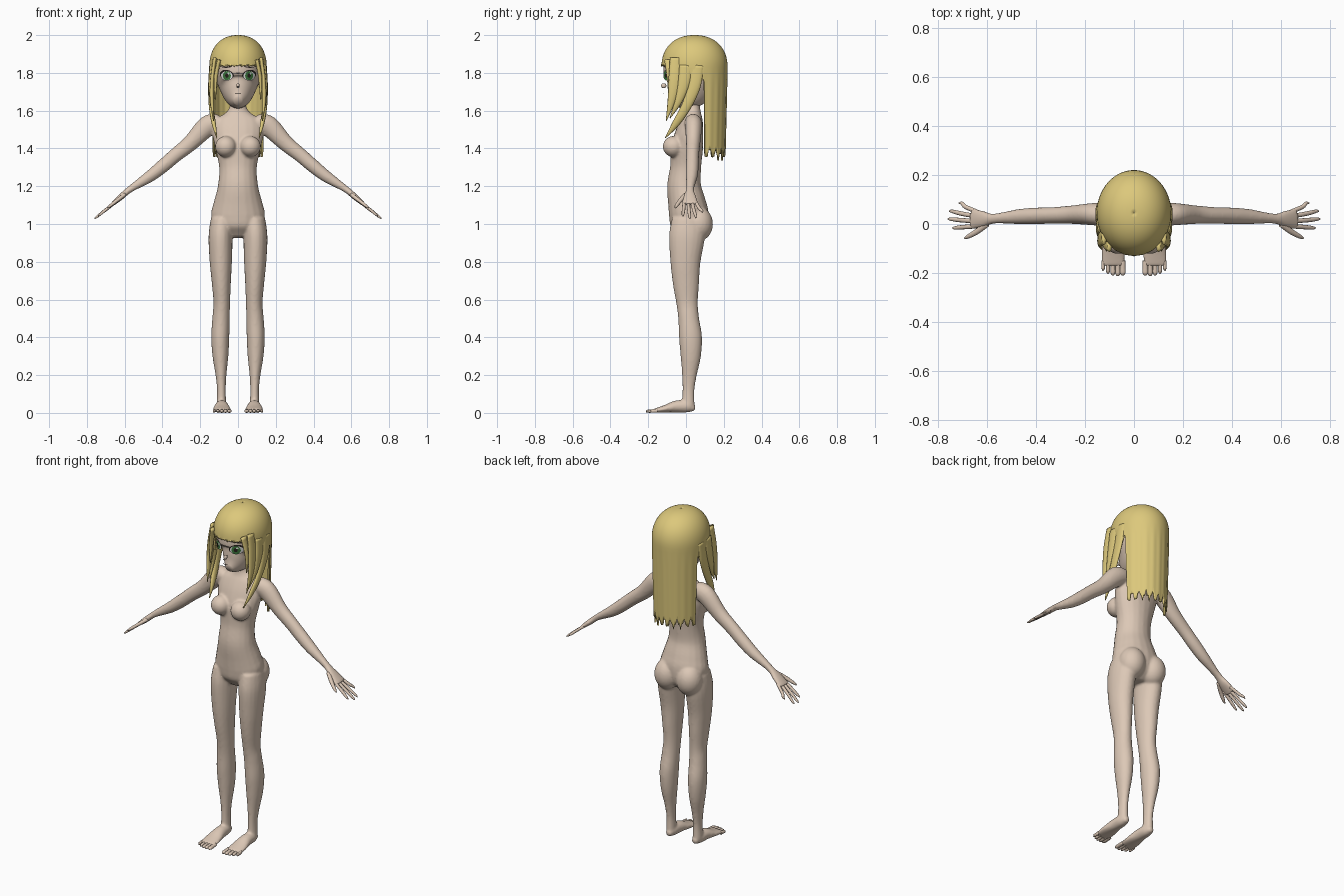
import bpy, bmesh, math
from mathutils import Vector, Matrix

if "Cube" in bpy.data.objects:
    bpy.data.objects.remove(bpy.data.objects["Cube"])


def material(name, r, g, b):
    m = bpy.data.materials.new(name)
    m.use_nodes = True
    m.diffuse_color = (r, g, b, 1)
    m.node_tree.nodes["Principled BSDF"].inputs["Base Color"].default_value = (r, g, b, 1)
    return m


SKIN = material("skin", 0.72, 0.58, 0.47)
HAIR = material("blond_hair", 0.72, 0.58, 0.2)
WHITE = material("eye_white", 0.85, 0.85, 0.82)
GREEN = material("iris_green", 0.05, 0.2, 0.05)
DARK = material("dark_line", 0.02, 0.015, 0.012)


def spline(keys, t):
    """Smooth interpolation through a list of number tuples, t in 0..1."""
    f = t * (len(keys) - 1)
    i = min(int(f), len(keys) - 2)
    u = f - i
    p = [keys[max(0, min(len(keys) - 1, i + k))] for k in (-1, 0, 1, 2)]
    return [b + u / 2 * (c - a + u * (2 * a - 5 * b + 4 * c - d + u * (3 * (b - c) + d - a)))
            for a, b, c, d in zip(*p)]


def loft(bm, keys, ref, side=1, steps=5, n=20):
    """Tube of elliptical rings; each key is x, y, z, radius along ref, other radius."""
    count = (len(keys) - 1) * steps
    rows = [spline(keys, i / count) for i in range(count + 1)]
    mids = [Vector((r[0] * side, r[1], r[2])) for r in rows]
    rings = []
    for i, r in enumerate(rows):
        t = (mids[min(i + 1, count)] - mids[max(i - 1, 0)]).normalized()
        a = (Vector(ref) - t * t.dot(Vector(ref))).normalized()
        b = t.cross(a)
        rings.append([bm.verts.new(mids[i] + a * r[3] * math.cos(q) + b * r[4] * math.sin(q))
                      for q in (math.tau * k / n for k in range(n))])
    for lo, hi in zip(rings, rings[1:]):
        for k in range(n):
            bm.faces.new((lo[k], lo[(k + 1) % n], hi[(k + 1) % n], hi[k]))
    bm.faces.new(rings[0][::-1])
    bm.faces.new(rings[-1])


def ball(bm, center, radii):
    m = Matrix.Translation(center) @ Matrix.Diagonal((*radii, 1))
    bmesh.ops.create_uvsphere(bm, u_segments=24, v_segments=14, radius=1, matrix=m)


def finish(bm, name, mat, recalc=True):
    if recalc:
        bmesh.ops.recalc_face_normals(bm, faces=bm.faces)
    me = bpy.data.meshes.new(name)
    bm.to_mesh(me)
    bm.free()
    me.materials.append(mat)
    for p in me.polygons:
        p.use_smooth = True
    ob = bpy.data.objects.new(name, me)
    bpy.context.collection.objects.link(ob)
    return ob


X, Y = (1, 0, 0), (0, 1, 0)

# Body: overlapping tubes fused into one smooth mannequin skin
torso = [(0, .01, .93, .06, .05), (0, .015, .98, .125, .095), (0, .015, 1.05, .143, .105),
         (0, .005, 1.11, .13, .1), (0, -.01, 1.2, .107, .09), (0, -.002, 1.3, .1, .082),
         (0, .005, 1.4, .12, .085), (0, .018, 1.48, .135, .075), (0, .032, 1.55, .12, .058),
         (0, .035, 1.59, .065, .044), (0, .035, 1.63, .043, .04), (0, .04, 1.74, .042, .042)]
leg = [(.085, .015, 1.02, .06, .09), (.092, .005, .93, .064, .095), (.091, -.003, .8, .059, .08),
       (.088, 0, .68, .05, .069), (.086, .006, .58, .044, .057), (.09, .014, .5, .046, .055),
       (.094, .024, .4, .048, .061), (.093, .025, .3, .042, .054), (.09, .018, .2, .029, .039),
       (.088, .013, .12, .023, .032), (.088, .012, .04, .026, .034)]
foot = [(.086, .048, .022, .014, .014), (.086, .01, .033, .03, .031), (.086, -.05, .034, .036, .032),
        (.086, -.11, .022, .047, .02), (.086, -.172, .011, .049, .01)]
arm = [(.1, .035, 1.535, .045, .045), (.16, .04, 1.52, .046, .055), (.25, .038, 1.43, .038, .043),
       (.33, .035, 1.365, .034, .038), (.4, .033, 1.305, .034, .036), (.47, .03, 1.25, .031, .031),
       (.57, .022, 1.185, .021, .018), (.62, .02, 1.143, .036, .016), (.665, .022, 1.105, .045, .011)]
bm = bmesh.new()
loft(bm, torso, X)
for s in (1, -1):
    loft(bm, leg, X, s)
    loft(bm, foot, X, s)
    loft(bm, arm, Y, s)
    ball(bm, (.065 * s, -.066, 1.41), (.056, .057, .056))
    ball(bm, (.072 * s, .068, 1.0), (.074, .075, .09))
body = finish(bm, "body", SKIN)
remesh = body.modifiers.new("fuse", 'REMESH')
remesh.mode = 'VOXEL'
remesh.voxel_size = .0065
remesh.use_smooth_shade = True
smooth = body.modifiers.new("soften", 'SMOOTH')
smooth.factor = .5
smooth.iterations = 8

# Fingers, thumbs and toes
for s, label in ((1, "left"), (-1, "right")):
    bm = bmesh.new()
    for y0, x1, y1 in ((.055, .715, .085), (.034, .755, .052), (.012, .76, .02), (-.01, .742, -.016)):
        z1 = 1.1 - (x1 - .66) * .72
        loft(bm, [(.64, y0 * .9, 1.122, .009, .008), ((.66 + x1) / 2, (y0 + y1) / 2, (1.108 + z1) / 2, .009, .008),
                  (x1 - .012, y1, z1 + .009, .007, .006), (x1, y1, z1, .002, .002)], Y, s, n=10)
    loft(bm, [(.6, .0, 1.155, .013, .011), (.64, -.03, 1.125, .012, .01),
              (.675, -.05, 1.098, .009, .008), (.692, -.058, 1.085, .003, .003)], Y, s, n=10)
    finish(bm, label + "_fingers", SKIN)
    bm = bmesh.new()
    for i in range(5):
        x, r, tip = .046 + .02 * i, .0115 - .001 * i, -.212 + .004 * (i - 1) ** 2 * .6
        loft(bm, [(x, -.15, .012, r, .01), (x, -.18, .01, r, .0095), (x, tip + .01, .009, r, .0085),
                  (x, tip, .007, r * .4, .004)], X, s, n=10)
    finish(bm, label + "_toes", SKIN)

# Head: rings from chin to crown, with nose and ears
head = [(0, -.085, 1.65, .022, .022), (0, -.045, 1.672, .058, .073), (0, .0, 1.71, .09, .118),
        (0, .022, 1.755, .113, .141), (0, .03, 1.8, .123, .151), (0, .035, 1.85, .126, .15),
        (0, .04, 1.9, .115, .138), (0, .04, 1.945, .085, .1), (0, .04, 1.965, .03, .035)]
bm = bmesh.new()
loft(bm, head, X, n=36)
ball(bm, (0, -.118, 1.732), (.009, .014, .013))
for s in (1, -1):
    ball(bm, (.12 * s, .02, 1.755), (.014, .022, .032))
finish(bm, "head", SKIN)


def face_y(x, z):
    """Depth of the front of the head at x, z."""
    lo, hi = 0, 1
    for _ in range(24):
        mid = (lo + hi) / 2
        lo, hi = (mid, hi) if spline(head, mid)[2] < z else (lo, mid)
    r = spline(head, lo)
    return r[1] - r[4] * math.sqrt(max(0, 1 - (x / r[3]) ** 2))


def patch(name, cx, cz, rx, rz, lift, mat, tilt=0):
    """Thin painted oval that follows the face."""
    bm = bmesh.new()
    n, rings = 24, []
    for j in range(4):
        f = max(j / 3, .02)
        ring = []
        for k in range(n):
            u, v = f * rx * math.cos(math.tau * k / n), f * rz * math.sin(math.tau * k / n)
            x, z = cx + u, cz + v + tilt * u
            ring.append(bm.verts.new((x, face_y(x, z) - lift, z)))
        rings.append(ring)
    bm.faces.new(rings[0])
    for a, b in zip(rings, rings[1:]):
        for k in range(n):
            bm.faces.new((a[k], b[k], b[(k + 1) % n], a[(k + 1) % n]))
    finish(bm, name, mat, recalc=False)


# Painted face: eyes, brows and mouth
for s, label in ((1, "left"), (-1, "right")):
    patch(label + "_lash", .06 * s, 1.79, .036, .026, .002, DARK, .1 * s)
    patch(label + "_eye_white", .06 * s, 1.784, .031, .025, .003, WHITE)
    patch(label + "_iris", .059 * s, 1.785, .021, .024, .004, GREEN)
    patch(label + "_pupil", .059 * s, 1.786, .009, .012, .005, DARK)
    patch(label + "_eye_glint", .059 * s + .008, 1.797, .005, .005, .006, WHITE)
    patch(label + "_brow", .06 * s, 1.829, .028, .0025, .002, DARK, -.12 * s)
patch("mouth", 0, 1.69, .016, .002, .002, DARK)
patch("nose_mark", 0, 1.727, .004, .003, .018, DARK)

# Hair shell: dome with short fringe, open sides and long toothed back
bm = bmesh.new()
COLS, ROWS, EQ = 144, 36, 1.83
grid = []
for c in range(COLS):
    a = math.tau * c / COLS
    turn = math.degrees(min(a, math.tau - a))
    tooth = abs((c % 6) / 3 - 1)
    bottom = 1.832 + .014 * tooth if turn < 52 else 1.72 + .05 * tooth if turn < 108 else \
        1.335 + .055 * tooth + .025 * math.sin(c * 1.7) ** 2
    col = []
    for r in range(ROWS + 1):
        # first half of the rows cover the dome, the rest hang down
        q = min(r / (ROWS // 2), 1) * math.pi / 2
        z = EQ + .17 * math.cos(q) ** .9 if q < 1.57 else EQ
        k = max(math.sin(q), .004) ** .9
        fall = max(0, r / (ROWS // 2) - 1)
        z += (bottom - EQ) * fall if bottom < EQ else 0
        z = max(z, bottom)
        k *= 1 + .012 * (tooth - .5) * min(1, fall * 4) - .2 * max(0, EQ - z) * .7
        col.append(bm.verts.new((.152 * k * math.sin(a), .045 - .175 * k * math.cos(a), z)))
    grid.append(col)
for c in range(COLS):
    a, b = grid[c], grid[(c + 1) % COLS]
    for r in range(ROWS):
        bm.faces.new((a[r], a[r + 1], b[r + 1], b[r]))
bmesh.ops.remove_doubles(bm, verts=bm.verts, dist=.0003)
shell = finish(bm, "hair_shell", HAIR)
solid = shell.modifiers.new("thickness", 'SOLIDIFY')
solid.thickness = .01
solid.offset = -1

# Side locks that sweep forward over the shoulders
locks = [[(.122, -.055, 1.88, .03, .01), (.136, -.06, 1.77, .032, .011), (.138, -.075, 1.66, .022, .011),
          (.13, -.105, 1.545, .002, .002)],
         [(.14, .0, 1.84, .035, .01), (.145, -.01, 1.75, .032, .011), (.14, -.04, 1.65, .02, .011),
          (.126, -.085, 1.56, .002, .002)],
         [(.142, .06, 1.84, .035, .01), (.147, .045, 1.73, .032, .011), (.142, .0, 1.62, .026, .012),
          (.128, -.055, 1.53, .019, .011), (.112, -.11, 1.455, .002, .002)],
         [(.1, -.09, 1.87, .025, .01), (.118, -.085, 1.77, .016, .01), (.12, -.09, 1.66, .003, .003)]]
for s, label in ((1, "left"), (-1, "right")):
    bm = bmesh.new()
    for keys in locks:
        loft(bm, keys, Y, s, n=12)
    finish(bm, label + "_hair_locks", HAIR)
